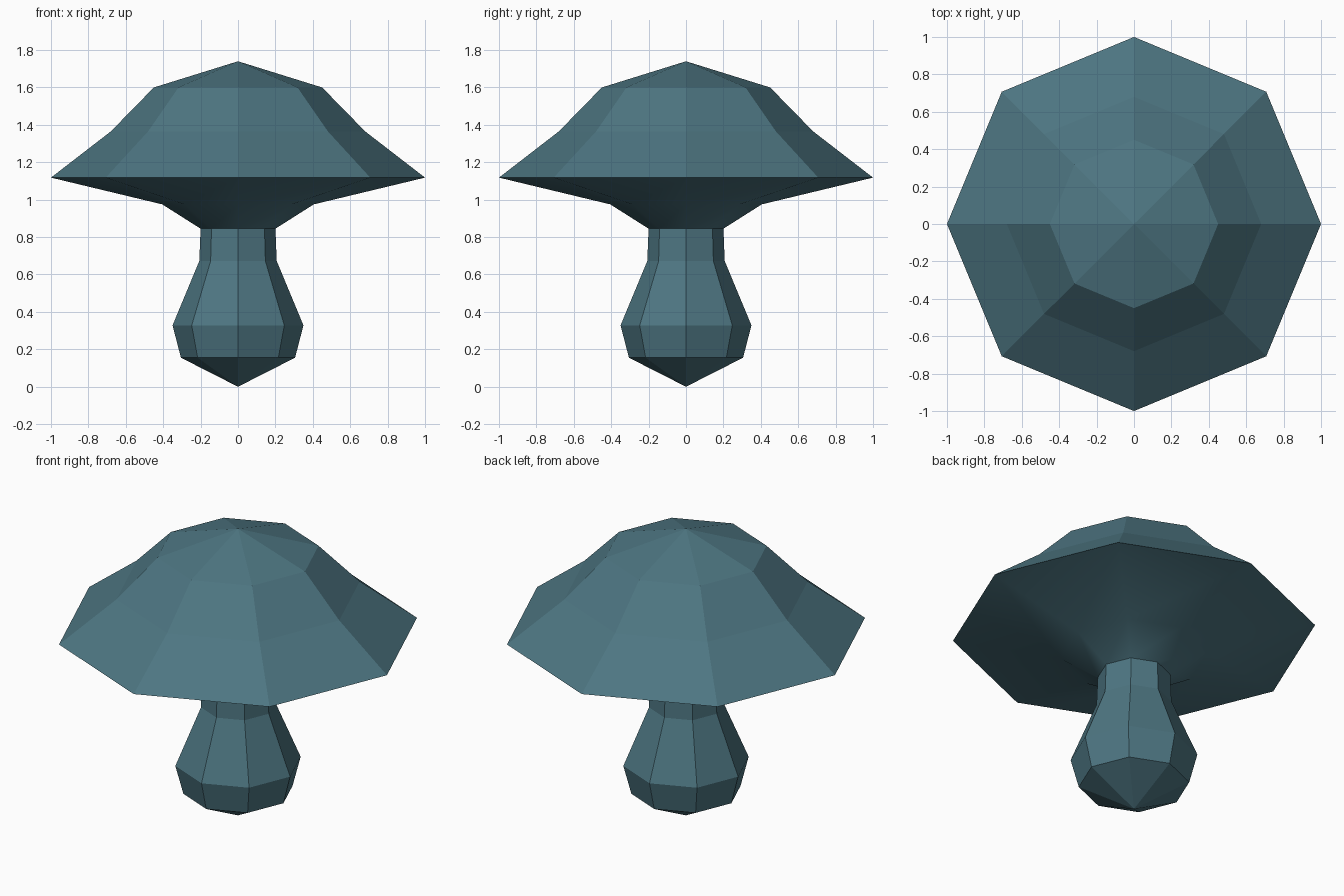
import bpy, bmesh, math

if "Cube" in bpy.data.objects:
    bpy.data.objects.remove(bpy.data.objects["Cube"])

SIDES = 8

teal = bpy.data.materials.new("dull_teal")
teal.diffuse_color = (0.075, 0.18, 0.222, 1)
teal.use_nodes = True
teal.node_tree.nodes["Principled BSDF"].inputs["Base Color"].default_value = teal.diffuse_color


def lathe(name, profile, smooth_below=None):
    """Revolve (radius, z) points, listed bottom to top, into an eight-sided part."""
    bm = bmesh.new()
    rings = []
    for r, z in profile:
        n = SIDES if r > 0 else 1
        rings.append([bm.verts.new((r * math.cos(math.tau * i / SIDES),
                                    r * math.sin(math.tau * i / SIDES), z))
                      for i in range(n)])
    for low, high in zip(rings, rings[1:]):
        for i in range(SIDES):
            j = (i + 1) % SIDES
            if len(low) == 1:
                bm.faces.new((low[0], high[j], high[i]))
            elif len(high) == 1:
                bm.faces.new((low[i], low[j], high[0]))
            else:
                bm.faces.new((low[i], low[j], high[j], high[i]))
    bm.normal_update()
    # the underside of the cap is smooth, everything else is faceted
    for f in bm.faces:
        f.smooth = smooth_below is not None and f.normal.z < smooth_below
    # keep the border between smooth and flat faces crisp
    for e in bm.edges:
        if len(e.link_faces) == 2 and e.link_faces[0].smooth != e.link_faces[1].smooth:
            e.smooth = False
    mesh = bpy.data.meshes.new(name)
    bm.to_mesh(mesh)
    bm.free()
    mesh.materials.append(teal)
    obj = bpy.data.objects.new(name, mesh)
    bpy.context.collection.objects.link(obj)
    return obj


# Bulbous stem with a pointed base
lathe("stem", [(0, 0), (0.305, 0.155), (0.35, 0.328), (0.207, 0.672), (0.2, 0.845)])

# Cap: smooth flared underside, wide rim, faceted dome
lathe("cap", [(0.2, 0.845), (0.405, 0.975), (1.0, 1.118),
              (0.68, 1.365), (0.45, 1.60), (0, 1.74)], smooth_below=0)
